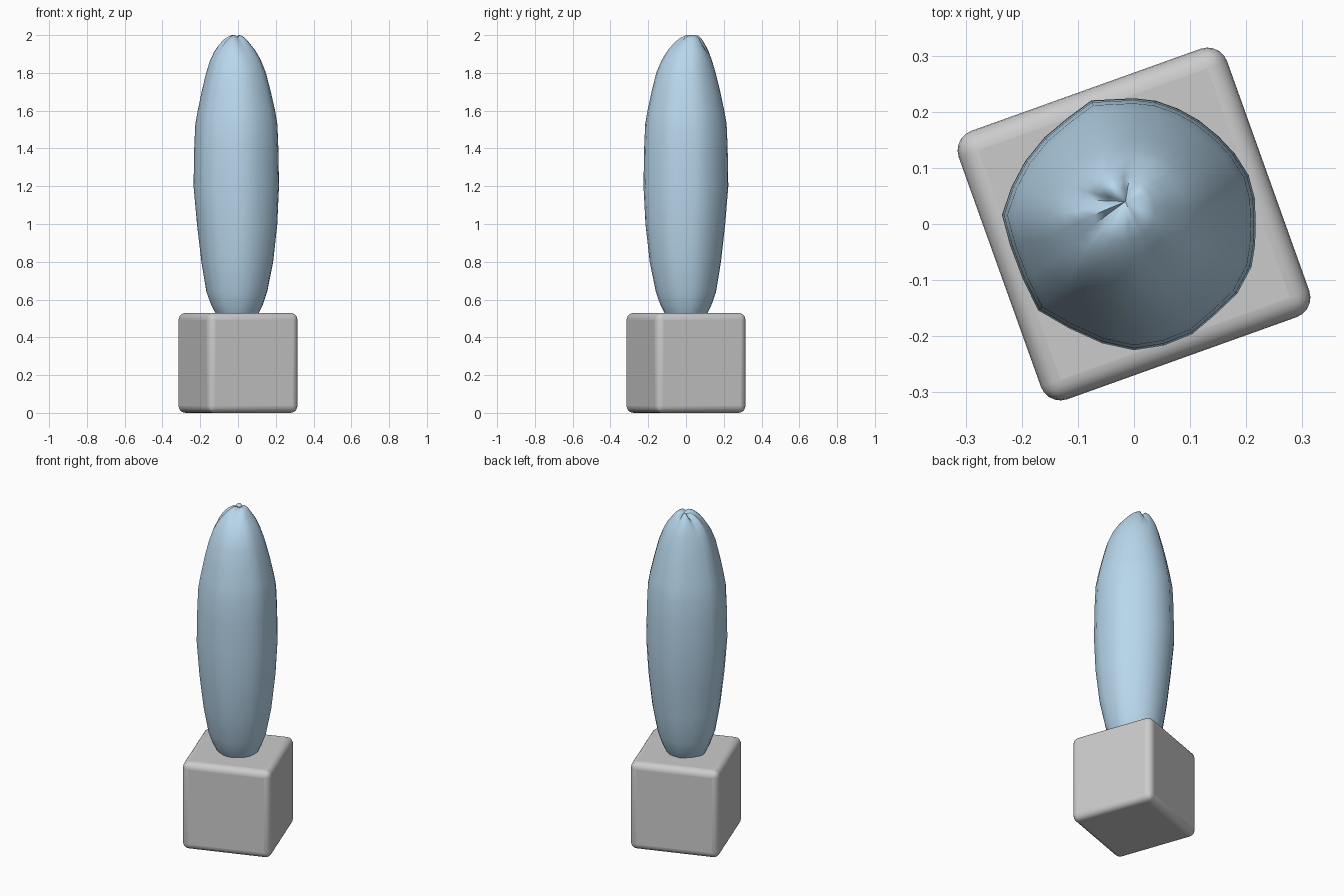
import bpy, bmesh, math

if "Cube" in bpy.data.objects:
    bpy.data.objects.remove(bpy.data.objects["Cube"])


def smooth_by_angle(obj, angle):
    bpy.ops.object.select_all(action='DESELECT')
    obj.select_set(True)
    bpy.context.view_layer.objects.active = obj
    bpy.ops.object.shade_smooth_by_angle(angle=math.radians(angle))


# Planter: rounded cube turned about the vertical axis
bpy.ops.mesh.primitive_cube_add(size=1, location=(0, 0, 0.265))
planter = bpy.context.object
planter.name = "planter"
planter.scale = (0.508, 0.508, 0.53)
bpy.ops.object.transform_apply(location=False, rotation=False, scale=True)
planter.rotation_euler.z = math.radians(19.7)
bevel = planter.modifiers.new("rounded_edges", 'BEVEL')
bevel.width = 0.037
bevel.segments = 5
smooth_by_angle(planter, 40)

# Shrub outline seen from above: (angle, radius)
outline = [(0, .217), (12, .22), (23, .222), (35, .219), (46, .217), (58, .218),
           (69, .22), (80, .223), (90, .224), (109, .233), (122, .223), (136, .222),
           (150, .224), (163, .228), (176, .236), (190, .224), (206, .221),
           (222, .23), (238, .219), (255, .22), (270, .225), (284, .223),
           (298, .222), (312, .217), (326, .222), (340, .223), (350, .219)]
# Shrub levels: (z, centre x, centre y, scale)
levels = [(.45, 0, 0, .28), (.50, 0, 0, .43), (.53, 0, 0, .51), (.57, 0, 0, .6),
          (.64, 0, 0, .71), (.8, .004, -.003, .84), (1.0, .004, -.003, .94),
          (1.2, 0, 0, 1.0), (1.4, 0, 0, .985), (1.53, 0, 0, .96),
          (1.6, 0, 0, .905), (1.7, -.002, 0, .81), (1.8, -.004, 0, .70),
          (1.87, -.008, .005, .59), (1.92, -.013, .012, .48),
          (1.96, -.018, .018, .355), (1.985, -.018, .025, .25),
          (2.0, -.017, .032, .14)]
# Creases between the lobes at the tip: (angle, depth)
creases = [(80, .03), (160, .035), (210, .025), (300, .012)]


def crease_depth(angle):
    total = 0
    for a, depth in creases:
        d = (angle - a + 180) % 360 - 180
        total += depth * math.exp(-(d / 16) ** 2)
    return total


# Shrub: lofted, slightly lumpy body
bm = bmesh.new()
rings = []
for z, cx, cy, s in levels:
    tip = max(0, min(1, (z - 1.85) / 0.12))
    ring = []
    for a, r in outline:
        t = math.radians(a)
        ring.append(bm.verts.new((cx + r * s * math.cos(t), cy + r * s * math.sin(t),
                                  z - tip * crease_depth(a))))
    rings.append(ring)
n = len(outline)
for low, high in zip(rings, rings[1:]):
    for i in range(n):
        j = (i + 1) % n
        bm.faces.new((low[i], low[j], high[j], high[i]))
bm.faces.new(rings[0][::-1])
apex = bm.verts.new((-.015, .04, 1.985))
for i in range(n):
    bm.faces.new((rings[-1][i], rings[-1][(i + 1) % n], apex))
mesh = bpy.data.meshes.new("shrub")
bm.to_mesh(mesh)
bm.free()
shrub = bpy.data.objects.new("shrub", mesh)
bpy.context.collection.objects.link(shrub)
smooth_by_angle(shrub, 80)

# Light blue shrub colour
blue = bpy.data.materials.new("light_blue")
blue.diffuse_color = (0.48, 0.68, 0.84, 1)
blue.use_nodes = True
blue.node_tree.nodes["Principled BSDF"].inputs["Base Color"].default_value = blue.diffuse_color
mesh.materials.append(blue)
